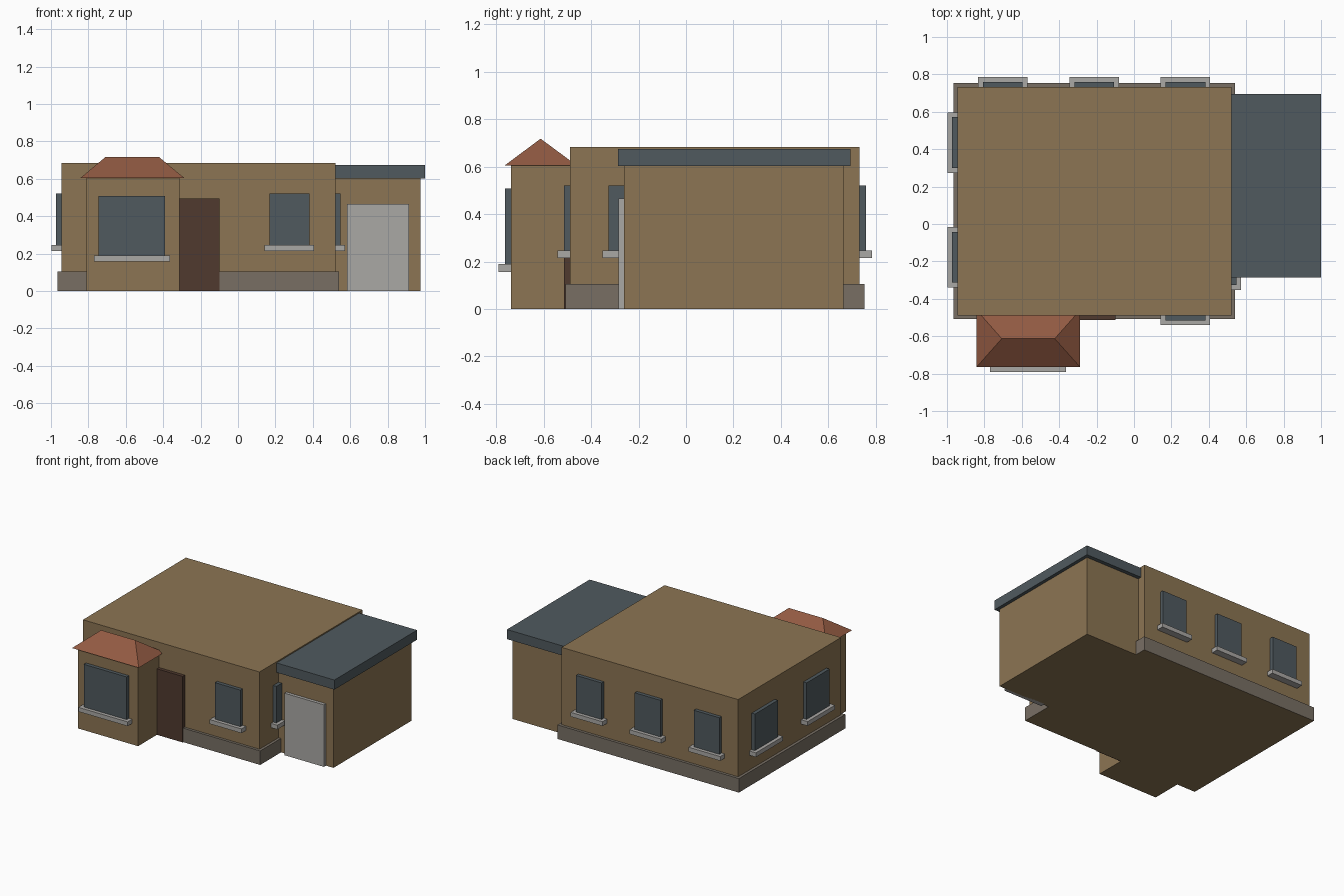
import bpy
import bmesh

cube = bpy.data.objects.get("Cube")
if cube:
    bpy.data.objects.remove(cube, do_unlink=True)


def material(name, r, g, b):
    """Flat colour from sRGB bytes, stored as linear values."""
    lin = [((c / 255 + 0.055) / 1.055) ** 2.4 for c in (r, g, b)]
    mat = bpy.data.materials.new(name)
    mat.use_nodes = True
    mat.diffuse_color = (*lin, 1)
    bsdf = mat.node_tree.nodes["Principled BSDF"]
    bsdf.inputs["Base Color"].default_value = (*lin, 1)
    bsdf.inputs["Roughness"].default_value = 0.9
    return mat


WALL = material("tan_wall", 140, 117, 83)
SLATE = material("dark_slate", 80, 90, 95)
STONE = material("light_grey", 170, 168, 165)
PLINTH = material("grey_brown_plinth", 120, 111, 100)
DOOR = material("dark_brown_door", 80, 58, 47)
TILE = material("terracotta_tile", 146, 90, 66)


def finish(name, bm, *mats):
    mesh = bpy.data.meshes.new(name)
    bmesh.ops.recalc_face_normals(bm, faces=bm.faces)
    bm.to_mesh(mesh)
    bm.free()
    for mat in mats:
        mesh.materials.append(mat)
    obj = bpy.data.objects.new(name, mesh)
    bpy.context.collection.objects.link(obj)
    return obj


def box(name, xs, ys, zs, *mats):
    """Box between the given extents on each axis."""
    bm = bmesh.new()
    bmesh.ops.create_cube(bm, size=1)
    for v in bm.verts:
        v.co = [span[0] if c < 0 else span[1]
                for c, span in zip(v.co, (xs, ys, zs))]
    return finish(name, bm, *mats)


def window(name, axis, side, wall, centre, width, bottom=0.247, top=0.521):
    """Glass panel and projecting sill on a wall facing side along axis."""
    def part(label, half, depth, zs, mat):
        along = (centre - half, centre + half)
        out = sorted((wall - side * 0.02, wall + side * depth))
        xs, ys = (out, along) if axis == "x" else (along, out)
        box(name + label, xs, ys, zs, mat)
    part("_glass", width / 2, 0.027, (bottom, top), SLATE)
    part("_sill", width / 2 + 0.026, 0.053, (bottom - 0.032, bottom), STONE)


# Main house and its plinth, whose underside matches the walls
box("house_walls", (-0.945, 0.52), (-0.488, 0.732), (0, 0.684), WALL)
plinth = box("plinth", (-0.966, 0.54), (-0.508, 0.753), (0, 0.105), PLINTH, WALL)
for face in plinth.data.polygons:
    face.material_index = int(face.normal.z < -0.5)

# Front bay with hipped roof
box("bay_walls", (-0.811, -0.313), (-0.737, -0.47), (0, 0.605), WALL)
bm = bmesh.new()
eaves = [bm.verts.new((x, y, 0.605)) for x, y in
         ((-0.842, -0.765), (-0.288, -0.765), (-0.288, -0.46), (-0.842, -0.46))]
ridge = [bm.verts.new((x, -0.613, 0.718)) for x in (-0.707, -0.424)]
a, b, c, d = eaves
left_end, right_end = ridge
for loop in ((a, b, right_end, left_end), (b, c, right_end),
             (c, d, left_end, right_end), (d, a, left_end), (d, c, b, a)):
    bm.faces.new(loop)
finish("bay_roof", bm, TILE)

# Front door
box("front_door", (-0.316, -0.1), (-0.514, -0.47), (0, 0.495), DOOR)

# Garage
box("garage_walls", (0.5, 0.975), (-0.261, 0.665), (0, 0.605), WALL)
box("garage_roof", (0.52, 1.0), (-0.286, 0.694), (0.603, 0.675), SLATE)
box("garage_door", (0.584, 0.913), (-0.285, -0.25), (0, 0.465), STONE)

# Windows on every side
window("bay_window", "y", -1, -0.737, -0.567, 0.356, 0.189, 0.509)
window("front_window", "y", -1, -0.488, 0.275, 0.212)
for i, x in enumerate((-0.702, -0.212, 0.275)):
    window(f"back_window_{i + 1}", "y", 1, 0.732, x, 0.212)
for i, y in enumerate((-0.178, 0.435)):
    window(f"right_side_window_{i + 1}", "x", -1, -0.945, y, 0.272)
window("left_side_window", "x", 1, 0.52, -0.19, 0.272)
